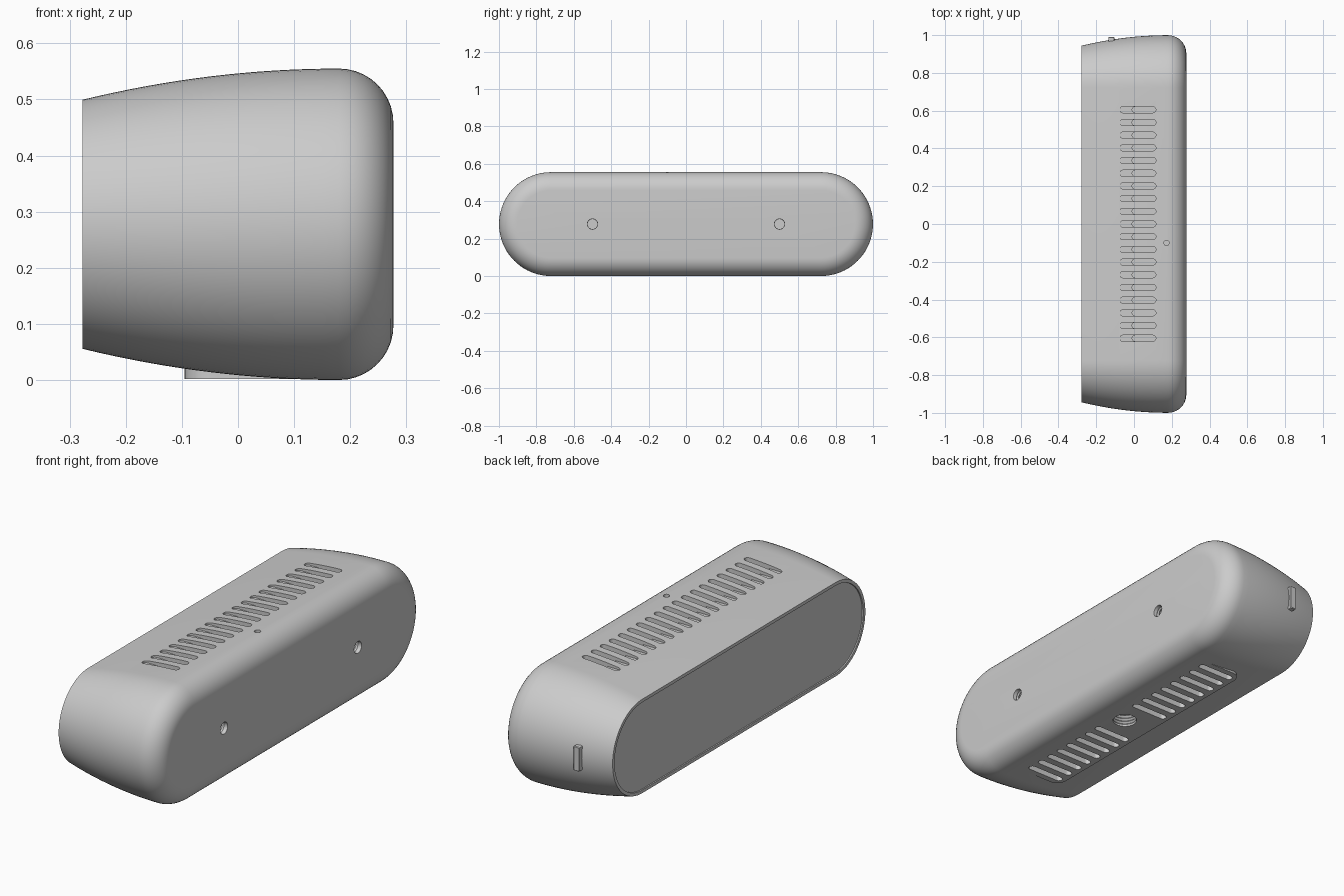
import bpy, bmesh, math
from mathutils import Vector

if "Cube" in bpy.data.objects:
    bpy.data.objects.remove(bpy.data.objects["Cube"], do_unlink=True)

grey = bpy.data.materials.new("light_grey_plastic")
grey.use_nodes = True
grey.diffuse_color = (0.6, 0.6, 0.6, 1)
grey.node_tree.nodes["Principled BSDF"].inputs["Base Color"].default_value = (0.6, 0.6, 0.6, 1)

MID = 0.2775      # centre height, also the largest half height
STRAIGHT = 0.722  # half length of the straight sides


def rounded(cu, cv, hu, hv, r, n):
    """Rounded rectangle outline in a plane; a stadium when r equals a half size."""
    pts = []
    for q, (su, sv) in enumerate([(1, 1), (-1, 1), (-1, -1), (1, -1)]):
        for i in range(n + 1):
            a = (q + i / n) * math.pi / 2
            pts.append((cu + su * (hu - r) + r * math.cos(a),
                        cv + sv * (hv - r) + r * math.sin(a)))
    return pts


def place(pts, axis, level):
    """Lift a flat outline to 3D, at a level along the given axis."""
    if axis == "x":
        return [Vector((level, u, v)) for u, v in pts]
    if axis == "y":
        return [Vector((u, level, v)) for u, v in pts]
    return [Vector((u, v, level)) for u, v in pts]


def loft(bm, rings):
    """Skin a row of rings and cap both ends."""
    rows = [[bm.verts.new(p) for p in ring] for ring in rings]
    n = len(rows[0])
    for a, b in zip(rows, rows[1:]):
        for i in range(n):
            bm.faces.new((a[i], a[(i + 1) % n], b[(i + 1) % n], b[i]))
    bm.faces.new(rows[0][::-1])
    bm.faces.new(rows[-1])


def finish(bm, name):
    bmesh.ops.remove_doubles(bm, verts=bm.verts, dist=1e-5)
    bmesh.ops.recalc_face_normals(bm, faces=bm.faces)
    mesh = bpy.data.meshes.new(name)
    bm.to_mesh(mesh)
    bm.free()
    mesh.materials.append(grey)
    obj = bpy.data.objects.new(name, mesh)
    bpy.context.collection.objects.link(obj)
    return obj


def threaded(bm, axis, cu, cv, r, start, end, turns):
    """Ridged cutter for a screw socket."""
    rings = [place(rounded(cu, cv, r, r, r, 8), axis, start)]
    for i in range(1, 2 * turns + 1):
        rr = r * (0.88 if i % 2 else 1)
        level = start + (end - start) * (0.3 + 0.7 * i / (2 * turns))
        rings.append(place(rounded(cu, cv, rr, rr, rr, 8), axis, level))
    loft(bm, rings)


def slot(bm, x0, x1, y, z0, z1):
    pts = rounded((x0 + x1) / 2, y, (x1 - x0) / 2, 0.016, 0.0159, 5)
    loft(bm, [place(pts, "z", z0), place(pts, "z", z1)])


def section(x, r):
    return place(rounded(0, MID, STRAIGHT + r, r, r, 20), "x", x)


# Body: tapered stadium with a rounded edge and a shallow recessed panel
bm = bmesh.new()
rings = [section(-0.272, 0.204), section(-0.272, 0.206), section(-0.277, 0.207)]
for i in range(17):
    t = i / 16
    rings.append(section(-0.277 + 0.457 * t, MID - 0.0555 * (1 - t) ** 2))
for i in range(1, 11):
    a = i / 10 * math.pi / 2
    rings.append(section(0.18 + 0.097 * math.sin(a), MID - 0.097 * (1 - math.cos(a))))
loft(bm, rings)
body = finish(bm, "body")

# Foot plate under the body
bm = bmesh.new()
pts = rounded(0.02, 0, 0.115, 0.65, 0.05, 6)
loft(bm, [place(pts, "z", 0.002), place(pts, "z", 0.025)])
foot = finish(bm, "foot_plate")

# Side button on the rounded end
bm = bmesh.new()
pts = rounded(-0.12, MID, 0.016, 0.058, 0.006, 3)
top = rounded(-0.12, MID, 0.013, 0.055, 0.005, 3)
loft(bm, [place(pts, "y", 0.95), place(pts, "y", 0.988), place(top, "y", 0.991)])
button = finish(bm, "side_button")

# Cutters: vent slots in two depths, screw sockets and a pin hole
shallow, deep = bmesh.new(), bmesh.new()
for k in range(-9, 10):
    y = k * 0.0672
    slot(shallow, -0.075, 0.116, y, 0.53, 0.6)
    slot(deep, -0.01, 0.116, y, 0.48, 0.6)
    if abs(k) > 1:
        slot(deep, -0.075, 0.116, y, -0.05, 0.035)
for y in (-0.5, 0.5):
    threaded(deep, "x", y, MID, 0.03, 0.3, 0.2, 5)
threaded(deep, "z", 0.055, 0, 0.06, -0.03, 0.08, 5)
pin = rounded(0.172, -0.1, 0.014, 0.014, 0.014, 5)
loft(deep, [place(pin, "z", 0.53), place(pin, "z", 0.6)])
cutters = [finish(shallow, "vent_cutter"), finish(deep, "socket_cutter")]

# Cut the openings, then bake the result
for obj in (body, foot):
    for c in cutters:
        c.hide_render = True
        mod = obj.modifiers.new("openings", "BOOLEAN")
        mod.operation, mod.solver, mod.object = "DIFFERENCE", "EXACT", c
    bpy.context.view_layer.update()
    evaluated = obj.evaluated_get(bpy.context.evaluated_depsgraph_get())
    baked = bpy.data.meshes.new_from_object(evaluated)
    obj.modifiers.clear()
    obj.data = baked
for c in cutters:
    bpy.data.objects.remove(c, do_unlink=True)

# Smooth shading with sharp edges kept
bpy.ops.object.select_all(action="DESELECT")
for obj in (body, foot, button):
    obj.select_set(True)
bpy.context.view_layer.objects.active = body
bpy.ops.object.shade_smooth_by_angle(angle=math.radians(30))
